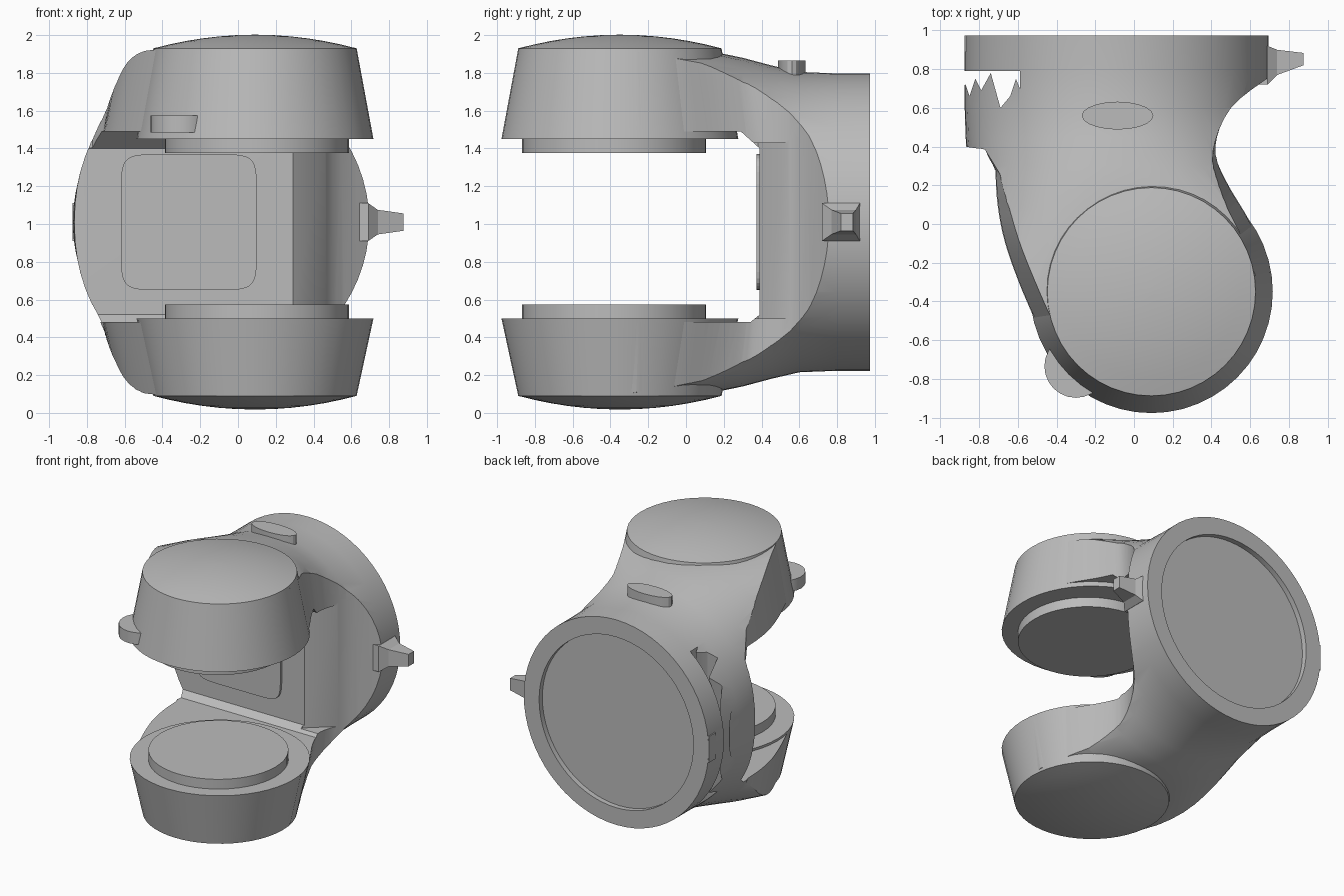
import bpy, bmesh
from math import cos, sin, pi, copysign, sqrt

if "Cube" in bpy.data.objects:
    bpy.data.objects.remove(bpy.data.objects["Cube"], do_unlink=True)

GREY = bpy.data.materials.new("plain grey")
GREY.use_nodes = True
GREY.diffuse_color = (0.5, 0.5, 0.5, 1)
GREY.node_tree.nodes["Principled BSDF"].inputs["Base Color"].default_value = (0.5, 0.5, 0.5, 1)
MID = 1.01            # height of the mirror plane between the two arms
HX, HY = 0.09, -0.35  # centre of the arm heads


def loft(name, rings):
    """Closed solid through rings that all have the same number of points."""
    bm = bmesh.new()
    rows = [[bm.verts.new(p) for p in ring] for ring in rings]
    n = len(rows[0])
    for a, b in zip(rows, rows[1:]):
        for i in range(n):
            j = (i + 1) % n
            bm.faces.new((a[i], a[j], b[j], b[i]))
    bm.faces.new(rows[0])
    bm.faces.new(rows[-1])
    bmesh.ops.recalc_face_normals(bm, faces=bm.faces[:])
    mesh = bpy.data.meshes.new(name)
    bm.to_mesh(mesh)
    bm.free()
    mesh.materials.append(GREY)
    ob = bpy.data.objects.new(name, mesh)
    bpy.context.collection.objects.link(ob)
    return ob


def disc(x, y, z, rx, ry=None, n=48):
    ry = ry or rx
    return [(x + rx * cos(2 * pi * i / n), y + ry * sin(2 * pi * i / n), z) for i in range(n)]


def upright(name, outline, z0, z1):
    return loft(name, [[(x, y, z) for x, y in outline] for z in (z0, z1)])


def boolean(ob, tool, operation):
    mod = ob.modifiers.new(operation, "BOOLEAN")
    mod.object, mod.operation, mod.solver = tool, operation, "EXACT"
    bpy.context.view_layer.objects.active = ob
    bpy.ops.object.modifier_apply(modifier=mod.name)
    bpy.data.objects.remove(tool, do_unlink=True)


def smooth(ob, angle=0.5):
    bpy.ops.object.select_all(action="DESELECT")
    ob.select_set(True)
    bpy.context.view_layer.objects.active = ob
    bpy.ops.object.shade_smooth_by_angle(angle=angle)


def catmull(points, steps=4):
    """Smooth an open row of points."""
    out = []
    for i in range(len(points) - 1):
        p0, p1 = points[max(i - 1, 0)], points[i]
        p2, p3 = points[i + 1], points[min(i + 2, len(points) - 1)]
        for s in range(steps):
            t = s / steps
            out.append(tuple(0.5 * (2 * b + (c - a) * t + (2 * a - 5 * b + 4 * c - d) * t * t
                                    + (3 * b - a - 3 * c + d) * t ** 3)
                             for a, b, c, d in zip(p0, p1, p2, p3)))
    return out + [points[-1]]


# Body: drafted plan outline with a waist on one side
left_edge = [(-0.95, 1.0), (-0.95, 0.41), (-0.77, 0.385)]
left_edge += catmull([(-0.72, 0.28), (-0.71, 0.1), (-0.67, -0.1), (-0.58, -0.35), (-0.45, -0.64)])
nose = [(HX + 0.62 * cos(a), HY + 0.62 * sin(a)) for a in [pi * (1.2 + 0.75 * i / 24) for i in range(25)]]
right_edge = catmull([(0.71, -0.25), (0.61, 0), (0.47, 0.24), (0.42, 0.4), (0.50, 0.6), (0.70, 0.76)])
plan = left_edge + nose + right_edge + [(0.9, 0.8), (0.9, 1.0)]


def plan_ring(z, scale):
    ring = []
    for x, y in plan:
        w = min(max((0.7 - y) / 0.6, 0), 1)
        s = 1 - (1 - scale) * w
        ring.append((HX + (x - HX) * s, HY + (y - HY) * s, z))
    return ring


body = loft("body", [plan_ring(z, s) for z, s in
                     ((-0.1, 0.83), (0.08, 0.86), (0.5, 1), (1.45, 1), (1.93, 0.86), (2.1, 0.83))])

# Envelope: round at the back, boxy at the heads (y, centre x, half width, half height, power)
sections = [(0.975, -0.09, 0.785, 0.787, 2), (0.8, -0.09, 0.785, 0.787, 2), (0.6, -0.09, 0.785, 0.795, 2),
            (0.45, -0.08, 0.79, 0.83, 2.1), (0.3, -0.06, 0.8, 0.87, 2.25), (0.08, 0, 0.85, 0.915, 2.8),
            (-0.35, 0.09, 1, 0.92, 5), (-1.1, 0.09, 1, 0.92, 6)]


def section_ring(y, cx, hw, hh, power, n=64):
    ring = []
    for i in range(n):
        c, s = cos(2 * pi * i / n), sin(2 * pi * i / n)
        ring.append((cx + hw * copysign(abs(c) ** (2 / power), c), y,
                     MID + hh * copysign(abs(s) ** (2 / power), s)))
    return ring


boolean(body, loft("envelope", [section_ring(*s) for s in sections]), "INTERSECT")

# Gap between the arms, with chamfered corners at the inner wall
gap = [(-1.3, 0.48), (0.34, 0.48), (0.39, 0.52), (0.39, 1.40), (0.29, 1.49), (-1.3, 1.49)]
boolean(body, loft("gap", [[(x, y, z) for y, z in gap] for x in (-1.5, 1.5)]), "DIFFERENCE")
bend = [(0.28, 0.38), (0.58, 0.64), (1.2, 0.64), (1.2, 0.2), (0.28, 0.2)]
boolean(body, upright("bend", bend, 0.5, 1.43), "DIFFERENCE")

# Ragged slot in the side, and shallow recess in the back
slot = [(-1.1, 0.79), (-0.59, 0.79), (-0.59, 0.7), (-0.61, 0.75), (-0.64, 0.66), (-0.69, 0.6),
        (-0.74, 0.78), (-0.79, 0.69), (-0.82, 0.75), (-0.85, 0.66), (-0.87, 0.72), (-1.1, 0.68)]
boolean(body, upright("slot", slot, 0, 2), "DIFFERENCE")
recess = [[(x - 0.09, y, z + MID) for x, z, y in disc(0, 0, d, 0.655, n=64)] for d in (0.935, 1.1)]
boolean(body, loft("recess", recess), "DIFFERENCE")
smooth(body)

# Arm heads with domed ends, and round pads facing each other
for name, side in (("upper", 1), ("lower", -1)):
    inner = 0.44 if side > 0 else 0.51
    rings = [disc(HX, HY, MID + side * inner, 0.627), disc(HX, HY, MID + side * 0.92, 0.538)]
    for i in range(1, 7):
        f = 1 - i / 6.2
        rings.append(disc(HX, HY, MID + side * (0.92 + 0.072 * (1 - f * f)), 0.538 * f))
    smooth(loft(name + "_head", rings))
    pad = [disc(0.1, -0.38, MID + side * (inner + d), 0.487) for d in (0.03, -0.075)]
    smooth(loft(name + "_pad", pad))

# Rounded panel on the inner wall
panel = []
for i in range(32):
    a = 2 * pi * (i + 0.5) / 32
    panel.append((-0.26 + 0.36 * copysign(abs(cos(a)) ** 0.25, cos(a)),
                  MID + 0.36 * copysign(abs(sin(a)) ** 0.25, sin(a))))
loft("wall_panel", [[(x, y, z) for x, z in panel] for y in (0.372, 0.41)])

# Oval button on top, round tab on the upper head
smooth(loft("top_button", [disc(-0.085, 0.56, z, 0.185, 0.072, 20) for z in (1.74, 1.865)]))
smooth(loft("head_tab", [disc(-0.3, -0.735, z, 0.163, n=24) for z in (1.485, 1.575)]))


# Side knob with a flared foot, and small rim block opposite
def square(x, y, hy, hz):
    return [(x, y + a * hy, MID + b * hz) for a, b in ((-1, -1), (1, -1), (1, 1), (-1, 1))]


loft("side_knob", [square(0.6, 0.82, 0.1, 0.1), square(0.69, 0.82, 0.1, 0.1), square(0.74, 0.835, 0.065, 0.065),
                   square(0.875, 0.852, 0.032, 0.046)])
loft("rim_block", [square(x, 0.932, 0.042, 0.1) for x in (-0.877, -0.79)])
